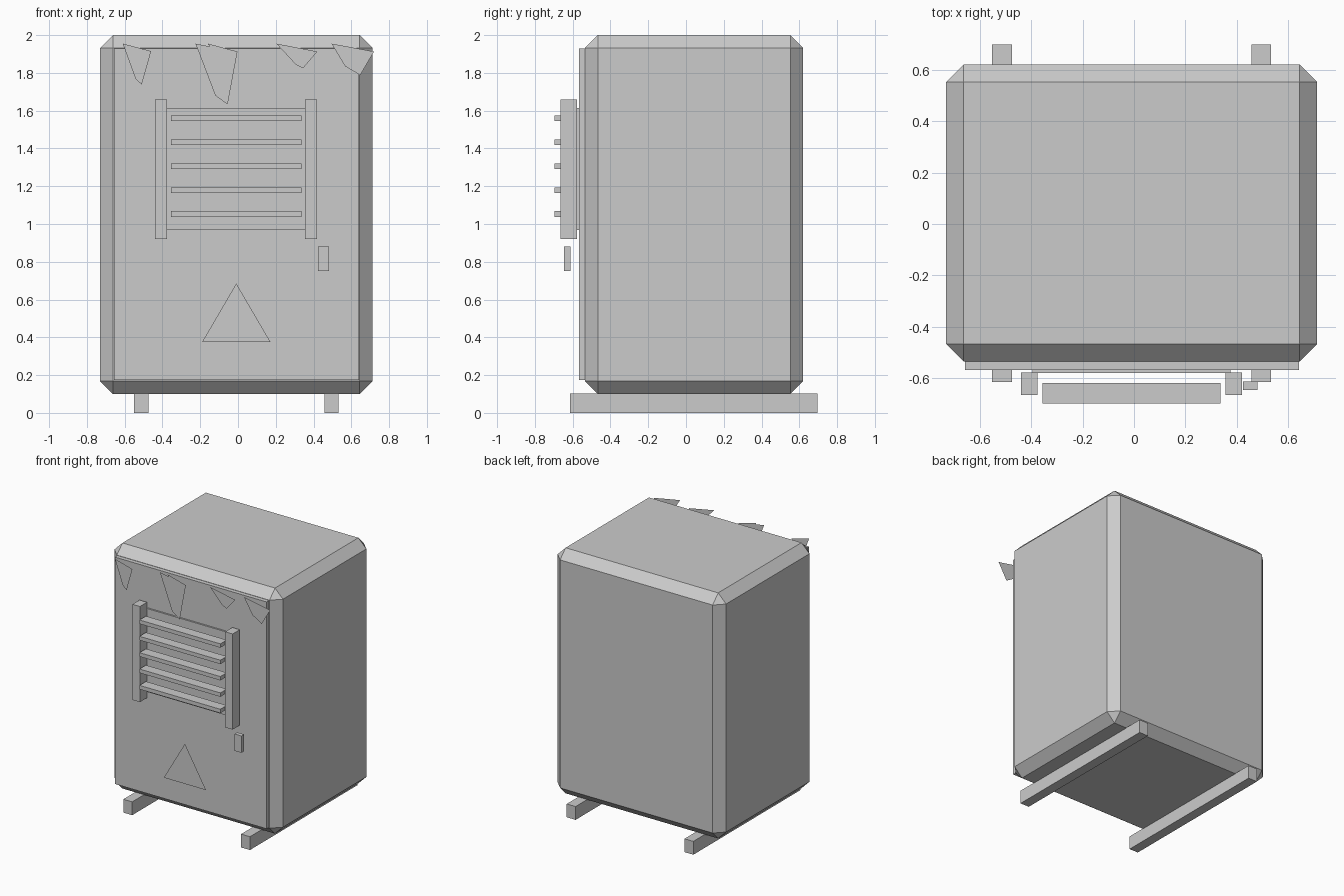
import bpy, bmesh

if "Cube" in bpy.data.objects:
    bpy.data.objects.remove(bpy.data.objects["Cube"])


def box(name, x0, x1, y0, y1, z0, z1, chamfer=0):
    bm = bmesh.new()
    bmesh.ops.create_cube(bm, size=1)
    for v in bm.verts:
        v.co = ((x0 + x1) / 2 + v.co.x * (x1 - x0),
                (y0 + y1) / 2 + v.co.y * (y1 - y0),
                (z0 + z1) / 2 + v.co.z * (z1 - z0))
    if chamfer:
        bmesh.ops.bevel(bm, geom=bm.edges[:], offset=chamfer, segments=1,
                        affect='EDGES', clamp_overlap=True)
    return finish(name, bm)


def flat_shape(name, points, y):
    """Thin flat face in the XZ plane, facing the front."""
    bm = bmesh.new()
    face = bm.faces.new([bm.verts.new((x, y, z)) for x, z in points])
    face.normal_update()
    if face.normal.y > 0:
        face.normal_flip()
    return finish(name, bm)


def finish(name, bm):
    mesh = bpy.data.meshes.new(name)
    bm.to_mesh(mesh)
    bm.free()
    ob = bpy.data.objects.new(name, mesh)
    bpy.context.collection.objects.link(ob)
    return ob


# Chamfered cabinet and its door
box("cabinet_body", -0.73, 0.712, -0.535, 0.62, 0.10, 2.0, 0.068)
box("door_panel", -0.657, 0.641, -0.567, -0.53, 0.175, 1.93)

# Two skids underneath
for side, x in (("left", -0.513), ("right", 0.495)):
    box(f"{side}_skid", x - 0.038, x + 0.038, -0.615, 0.697, 0, 0.103)

# Vent: backing plate, two uprights, five slats
box("vent_plate", -0.395, 0.375, -0.58, -0.56, 0.968, 1.613)
for side, x in (("left", -0.407), ("right", 0.387)):
    box(f"vent_{side}_post", x - 0.032, x + 0.032, -0.664, -0.577, 0.92, 1.66)
for i in range(5):
    z = 1.053 + 0.1265 * i
    box(f"vent_slat_{i + 1}", -0.355, 0.337, -0.697, -0.618, z - 0.015, z + 0.015)

# Door latch
box("latch", 0.423, 0.481, -0.645, -0.612, 0.75, 0.88)

# Warning triangle on the lower door
flat_shape("warning_triangle", [(-0.19, 0.375), (0.172, 0.375), (-0.009, 0.685)], -0.636)

# Hanging shards along the top edge
shards = [
    [(-0.61, 1.955), (-0.46, 1.915), (-0.51, 1.738), (-0.543, 1.77)],
    [(-0.225, 1.955), (-0.15, 1.94), (-0.16, 1.955), (-0.003, 1.913),
     (-0.055, 1.633), (-0.12, 1.68)],
    [(0.203, 1.955), (0.42, 1.913), (0.345, 1.825), (0.308, 1.842)],
    [(0.495, 1.955), (0.72, 1.913), (0.647, 1.788), (0.567, 1.835)],
]
for i, pts in enumerate(shards):
    flat_shape(f"shard_{i + 1}", pts, -0.634)
